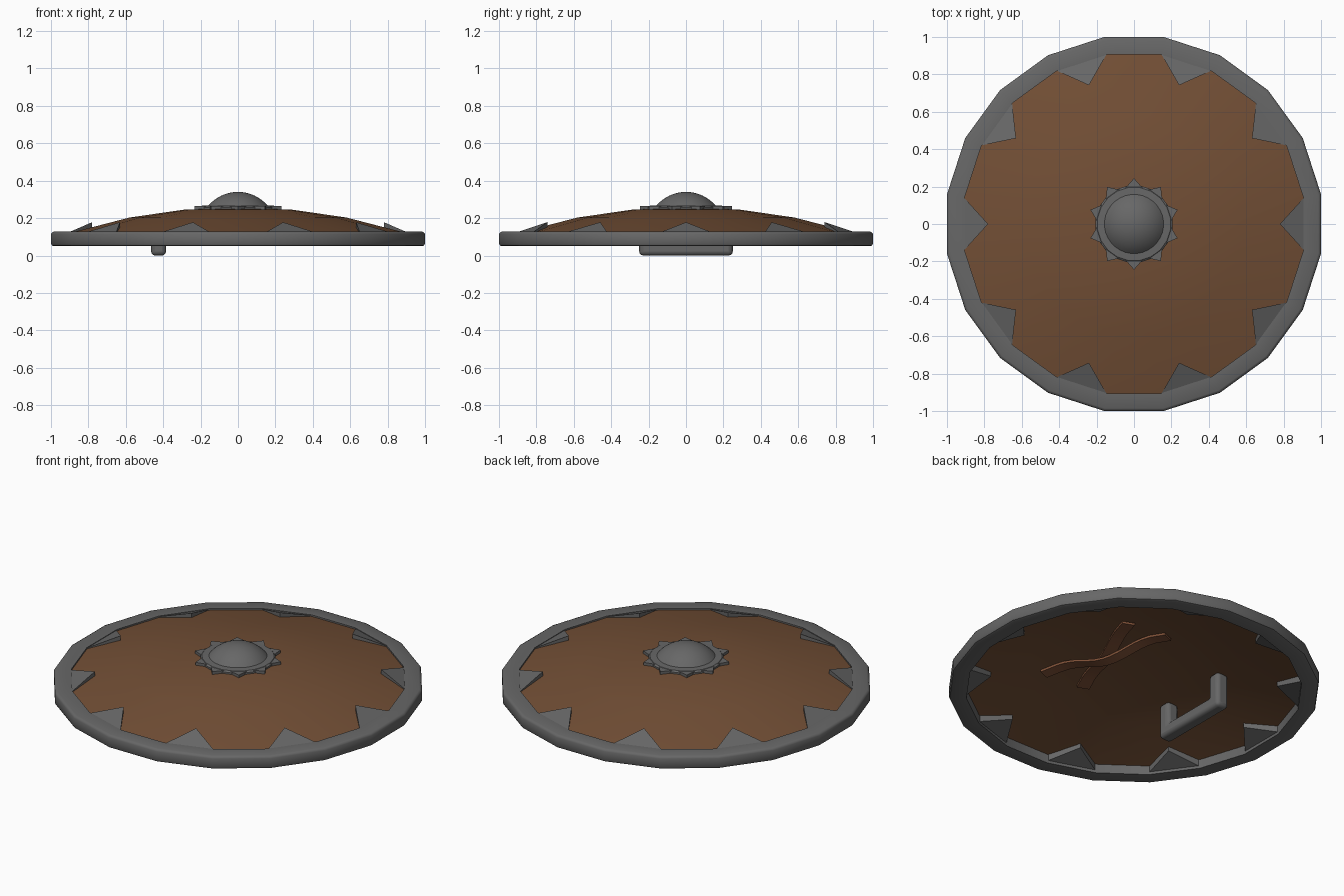
import bpy, bmesh, math
from mathutils import Matrix, Vector

if "Cube" in bpy.data.objects:
    bpy.data.objects.remove(bpy.data.objects["Cube"])


def material(name, rgb):
    m = bpy.data.materials.new(name)
    m.diffuse_color = (*rgb, 1)
    m.use_nodes = True
    m.node_tree.nodes["Principled BSDF"].inputs["Base Color"].default_value = m.diffuse_color
    return m


IRON = material("grey iron", (0.135, 0.135, 0.135))
WOOD = material("brown wood", (0.17, 0.078, 0.036))
LEATHER = material("tan leather", (0.22, 0.085, 0.04))


def finish(name, bm, mat, angle=30):
    bmesh.ops.remove_doubles(bm, verts=bm.verts, dist=1e-5)
    bmesh.ops.recalc_face_normals(bm, faces=bm.faces)
    me = bpy.data.meshes.new(name)
    bm.to_mesh(me)
    bm.free()
    me.materials.append(mat)
    ob = bpy.data.objects.new(name, me)
    bpy.context.collection.objects.link(ob)
    bpy.ops.object.select_all(action='DESELECT')
    ob.select_set(True)
    bpy.context.view_layer.objects.active = ob
    bpy.ops.object.shade_smooth_by_angle(angle=math.radians(angle))
    return ob


def lathe(name, profile, n, mat, closed=False, angle=30):
    """Revolve (apothem, z) points round z, with flat sides facing the axes."""
    bm = bmesh.new()
    k = 1 / math.cos(math.pi / n)
    rings = []
    for i in range(n):
        a = 2 * math.pi * (i + 0.5) / n
        rings.append([bm.verts.new((r * k * math.cos(a), r * k * math.sin(a), z))
                      for r, z in profile])
    m = len(profile)
    for i in range(n):
        p, q = rings[i], rings[(i + 1) % n]
        for j in range(m if closed else m - 1):
            bm.faces.new((p[j], q[j], q[(j + 1) % m], p[(j + 1) % m]))
    return finish(name, bm, mat, angle)


def teeth(name, base_r, half_w, tip_r, base_z, tip_z, start, mat):
    """Ten triangular plates pointing from base_r to tip_r; z pairs are (low, high)."""
    bm = bmesh.new()
    for i in range(10):
        rot = Matrix.Rotation(math.radians(start + 36 * i), 3, 'Z')
        low, high = [[bm.verts.new(rot @ Vector(c)) for c in
                      ((base_r, -half_w, base_z[s]), (base_r, half_w, base_z[s]),
                       (tip_r, 0, tip_z[s]))] for s in (0, 1)]
        bm.faces.new(low)
        bm.faces.new(high)
        for j in range(3):
            k = (j + 1) % 3
            bm.faces.new((low[j], low[k], high[k], high[j]))
    return finish(name, bm, mat, 20)


# Twenty-sided iron rim with softened outer edges
lathe("rim", [(0.905, 0.05), (0.985, 0.05), (0.995, 0.054), (1.0, 0.064),
              (1.0, 0.114), (0.995, 0.123), (0.985, 0.128), (0.905, 0.128)],
      20, IRON, closed=True, angle=40)

# Domed wooden board
BOARD = [(0.0, 0.256), (0.29, 0.245), (0.58, 0.203), (0.92, 0.115)]
T = 0.015
lathe("board", BOARD + [(r, z - T) for r, z in reversed(BOARD)], 20, WOOD)

# Iron teeth gripping the board from the rim
teeth("rim_teeth", 0.91, 0.143, 0.78, (0.065, 0.122), (0.11, 0.178), 0, IRON)

# Central boss: flange, small star teeth and dome
lathe("boss_flange", [(0.205, 0.235), (0.205, 0.258), (0.195, 0.266),
                      (0.15, 0.268)], 20, IRON)
teeth("boss_star", 0.19, 0.048, 0.245, (0.235, 0.264), (0.243, 0.264), 18, IRON)
R = 0.208
top = math.asin(0.16 / R)
lathe("boss_dome", [(R * math.sin(top * i / 8), 0.34 - R + R * math.cos(top * i / 8))
                    for i in range(9)], 32, IRON)

# U-shaped hand grip under the board
bm = bmesh.new()
outline = [(-0.25, 0.21), (-0.25, 0), (0.25, 0), (0.25, 0.21),
           (0.172, 0.21), (0.172, 0.075), (-0.172, 0.075), (-0.172, 0.21)]
face = bm.faces.new([bm.verts.new((-0.465, y, z)) for y, z in outline])
ext = bmesh.ops.extrude_face_region(bm, geom=[face])
bmesh.ops.translate(bm, vec=(0.08, 0, 0),
                    verts=[v for v in ext['geom'] if isinstance(v, bmesh.types.BMVert)])
grip = finish("hand_grip", bm, IRON, 40)
bev = grip.modifiers.new("round", 'BEVEL')
bev.width, bev.segments = 0.022, 3


def underside(r):
    for (r0, z0), (r1, z1) in zip(BOARD, BOARD[1:]):
        if r <= r1:
            return z0 + (z1 - z0) * (r - r0) / (r1 - r0) - T
    return BOARD[-1][1] - T


# Two crossed leather arm straps bulging away from the board
def strap(name, slant, sag):
    bm = bmesh.new()
    start, end = Vector((0.2 - slant, -0.36)), Vector((0.2 + slant, 0.36))
    d = (end - start).normalized()
    side = Vector((-d.y, d.x)) * 0.036
    rows = []
    for i in range(17):
        t = i / 16
        c = start.lerp(end, t)
        u = min(1, abs(2 * t - 1) / 0.75)
        z = underside(c.length) - 0.004 - sag * math.cos(u * math.pi / 2) ** 2
        rows.append([bm.verts.new((p.x, p.y, z - h)) for p, h in
                     ((c - side, 0), (c + side, 0), (c + side, 0.013), (c - side, 0.013))])
    for p, q in zip(rows, rows[1:]):
        for j in range(4):
            k = (j + 1) % 4
            bm.faces.new((p[j], p[k], q[k], q[j]))
    bm.faces.new(rows[0])
    bm.faces.new(rows[-1])
    finish(name, bm, LEATHER)


strap("arm_strap_outer", -0.14, 0.06)
strap("arm_strap_inner", 0.14, 0.04)
